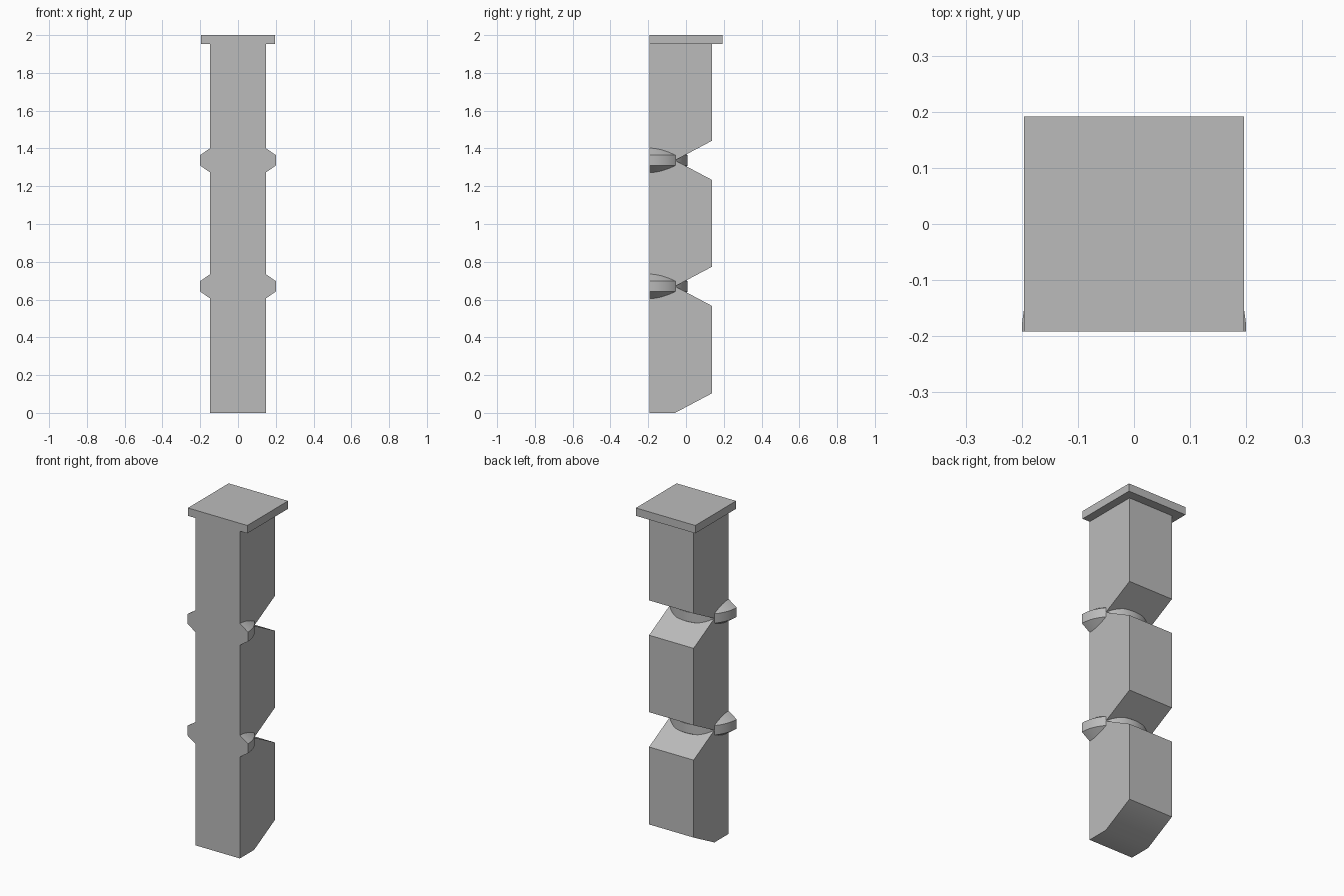
import bpy, bmesh, math

cube = bpy.data.objects.get("Cube")
if cube:
    bpy.data.objects.remove(cube, do_unlink=True)

stone = bpy.data.materials.new("grey_stone")
stone.use_nodes = True
COLOUR = (0.5, 0.5, 0.5, 1)
stone.diffuse_color = COLOUR
stone.node_tree.nodes["Principled BSDF"].inputs["Base Color"].default_value = COLOUR

FRONT, BACK, SHAFT_BACK = -0.192, 0.192, 0.138
NOTCH_Y, SLOPE = -0.058, 0.53
RING_HEIGHTS = (0.67, 1.337)


def loft(name, sections):
    """Closed solid joining matching cross-sections, with end caps."""
    bm = bmesh.new()
    loops = [[bm.verts.new(p) for p in s] for s in sections]
    for a, b in zip(loops, loops[1:]):
        for i in range(len(a)):
            j = (i + 1) % len(a)
            bm.faces.new((a[i], a[j], b[j], b[i]))
    bm.faces.new(loops[0])
    bm.faces.new(loops[-1])
    bmesh.ops.recalc_face_normals(bm, faces=bm.faces)
    mesh = bpy.data.meshes.new(name)
    bm.to_mesh(mesh)
    bm.free()
    mesh.materials.append(stone)
    obj = bpy.data.objects.new(name, mesh)
    bpy.context.collection.objects.link(obj)
    bpy.ops.object.select_all(action='DESELECT')
    obj.select_set(True)
    bpy.context.view_layer.objects.active = obj
    bpy.ops.object.shade_smooth_by_angle(angle=math.radians(30))
    return obj


# Shaft: side profile with a V notch behind each ring and a chamfered foot
rise = (SHAFT_BACK - NOTCH_Y) * SLOPE
profile = [(FRONT, 0), (NOTCH_Y, 0), (SHAFT_BACK, rise)]
for z in RING_HEIGHTS:
    profile += [(SHAFT_BACK, z - rise), (NOTCH_Y, z), (SHAFT_BACK, z + rise)]
profile += [(SHAFT_BACK, 1.97), (FRONT, 1.97)]
loft("shaft", [[(x, y, z) for y, z in profile] for x in (-0.147, 0.147)])

# Cap slab
loft("cap", [[(x, y, z) for x, y in ((-0.196, FRONT), (0.196, FRONT),
                                     (0.196, BACK), (-0.196, BACK))]
             for z in (1.953, 2.0)])

# Half-round rings with bevelled rims
STEPS = 32
for name, height in zip(("lower_ring", "upper_ring"), RING_HEIGHTS):
    sections = []
    for r, dz in ((0.1, -0.097), (0.2, -0.028), (0.2, 0.028), (0.1, 0.097)):
        angles = [math.pi * i / STEPS for i in range(STEPS + 1)]
        sections.append([(r * math.cos(a), FRONT + r * math.sin(a), height + dz)
                         for a in angles])
    loft(name, sections)
